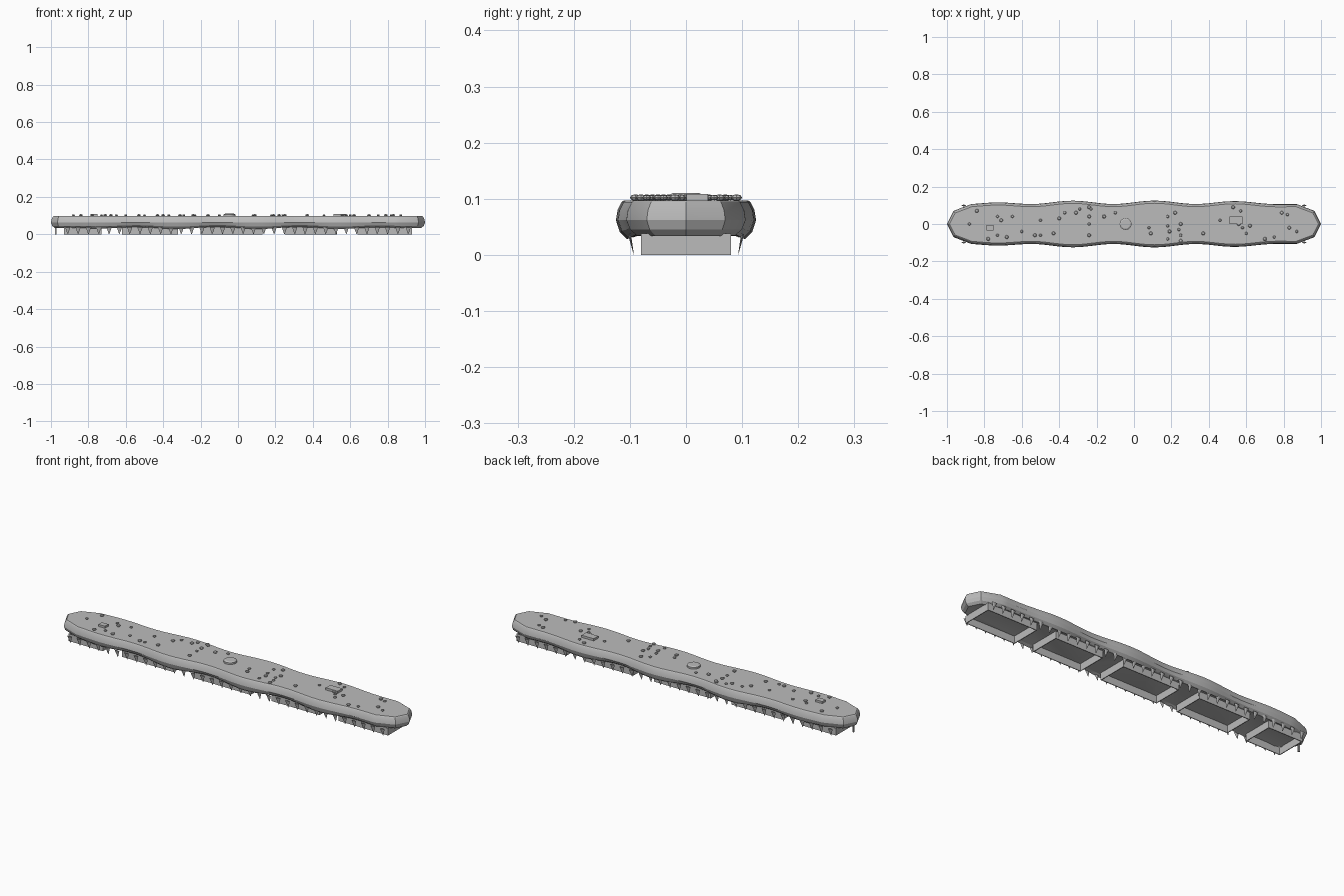
import bpy, bmesh, math
from mathutils import Vector, Matrix

cube = bpy.data.objects.get("Cube")
if cube:
    bpy.data.objects.remove(cube, do_unlink=True)

grey = bpy.data.materials.new("hull grey")
grey.use_nodes = True
tone = (0.5, 0.5, 0.5, 1)
grey.diffuse_color = tone
grey.node_tree.nodes["Principled BSDF"].inputs["Base Color"].default_value = tone


def finish(name, bm, smooth=False):
    bmesh.ops.recalc_face_normals(bm, faces=bm.faces)
    mesh = bpy.data.meshes.new(name)
    bm.to_mesh(mesh)
    bm.free()
    obj = bpy.data.objects.new(name, mesh)
    bpy.context.collection.objects.link(obj)
    mesh.materials.append(grey)
    if smooth:
        bpy.ops.object.select_all(action='DESELECT')
        obj.select_set(True)
        bpy.context.view_layer.objects.active = obj
        bpy.ops.object.shade_smooth_by_angle(angle=math.radians(25))
    return obj


def add_box(bm, centre, size):
    place = Matrix.Translation(centre) @ Matrix.Diagonal((*size, 1))
    bmesh.ops.create_cube(bm, size=1, matrix=place)


# Wavy hull outline: gentle bulges that fade towards the faceted ends
def fade(x):
    return max(0, 1 - (x / 0.9) ** 4)


def wave(x):
    return math.cos(math.tau * (x - 0.11) / 0.44) * fade(x)


def half_width(x):
    return 0.105 + 0.011 * fade(x) + 0.009 * wave(x)


STEPS = 48
side = [(x, half_width(x)) for x in (0.87 - 1.74 * i / STEPS for i in range(STEPS + 1))]
side = [(0.965, 0.07)] + side + [(-0.965, 0.07)]
outline = [Vector((1, 0))] + [Vector(p) for p in side] + [Vector((-1, 0))]
outline += [Vector((x, -y)) for x, y in reversed(side)]
count = len(outline)


def inset_point(i, amount):
    along = (outline[(i + 1) % count] - outline[i - 1]).normalized()
    return outline[i] + Vector((-along.y, along.x)) * amount


# Hull: rings of the outline stacked from the scalloped lower rim to the deck
layers = [(0.037, 0.034, 0), (0.034, 0.02, 1), (0.045, 0.007, 0.7),
          (0.062, 0, 0), (0.08, 0.003, 0), (0.094, 0.01, 0), (0.097, 0.014, 0)]
bm = bmesh.new()
rings = []
for z, amount, scallop in layers:
    ring = []
    for i in range(count):
        p = inset_point(i, amount)
        ring.append(bm.verts.new((p.x, p.y, z - 0.006 * scallop * wave(outline[i].x))))
    rings.append(ring)
for low, high in zip(rings, rings[1:]):
    for i in range(count):
        j = (i + 1) % count
        bm.faces.new((low[i], low[j], high[j], high[i]))
bm.faces.new(rings[0])
bm.faces.new(rings[-1])
finish("hull", bm, smooth=True)

# Open-bottomed bays under the hull
bays = [(-0.93, -0.73), (-0.62, -0.32), (-0.2, 0.13), (0.25, 0.53), (0.64, 0.93)]
WALL = 0.004
for n, (a, b) in enumerate(bays):
    bm = bmesh.new()
    for x in (a + WALL / 2, b - WALL / 2):
        add_box(bm, (x, 0, 0.019), (WALL, 0.16, 0.038))
    for y in (-0.078, 0.078):
        add_box(bm, ((a + b) / 2, y, 0.019), (b - a, WALL, 0.038))
    finish(f"under_bay_{n + 1}", bm)

# Slanted rows of thin spikes along both sides
for label, sign in (("left", 1), ("right", -1)):
    bm = bmesh.new()
    for k in range(34):
        x = -0.91 + k * 1.82 / 33
        place = Matrix.Translation((x, sign * 0.097, 0.019))
        place = place @ Matrix.Rotation(sign * math.radians(-12), 4, 'X')
        place = place @ Matrix.Diagonal((1, 0.2, 1, 1))
        bmesh.ops.create_cone(bm, cap_ends=True, segments=4, radius1=0.001,
                              radius2=0.014, depth=0.038, matrix=place)
    finish("spikes_" + label, bm)

# Single post under the tail
bm = bmesh.new()
add_box(bm, (-0.975, 0, 0.02), (0.008, 0.008, 0.04))
finish("tail_post", bm)

# Deck housings
for name, centre, size in (("large_housing", (0.545, 0.02, 0.1), (0.07, 0.038, 0.017)),
                           ("small_housing", (-0.77, -0.02, 0.1), (0.038, 0.028, 0.016))):
    bm = bmesh.new()
    add_box(bm, centre, size)
    finish(name, bm)

# Round turret
bm = bmesh.new()
for r1, r2, z, depth in ((0.032, 0.032, 0.1, 0.012), (0.032, 0.024, 0.108, 0.004)):
    bmesh.ops.create_cone(bm, cap_ends=True, segments=20, radius1=r1, radius2=r2,
                          depth=depth, matrix=Matrix.Translation((-0.045, 0, z)))
finish("turret", bm, smooth=True)

# Small flattened bumps scattered over the deck, positions in hundredths
bumps = [(-88, 0), (-84, 7), (-73, 4), (-71, 2), (-65, 4), (-78, -8), (-73, -6),
         (-68, -7), (-60, -4), (-53, -6), (-50, -6), (-43, -5), (-50, 2), (-40, 3),
         (-37, 6), (-31, 6), (-29, 8), (-24, 9), (-23, 8), (-24, 4), (-24, 0),
         (-16, 4), (-10, 6), (-24, -6), (8, -2), (9, -5), (18, 4), (22, 6), (18, -1),
         (19, -4), (24, -3), (25, 0), (18, -8), (25, -9), (25, -6), (37, -5), (46, 2),
         (53, 9), (57, 7), (56, 0), (58, -2), (62, -1), (60, -5), (70, -8), (75, -7),
         (79, 6), (82, 5), (83, -2), (87, -4)]
bm = bmesh.new()
for n, (x, y) in enumerate(bumps):
    place = Matrix.Translation((x / 100, y / 100, 0.102))
    place = place @ Matrix.Diagonal((1, 1, 0.6, 1))
    bmesh.ops.create_uvsphere(bm, u_segments=8, v_segments=4,
                              radius=0.008 + 0.002 * (n % 2), matrix=place)
finish("deck_bumps", bm)
